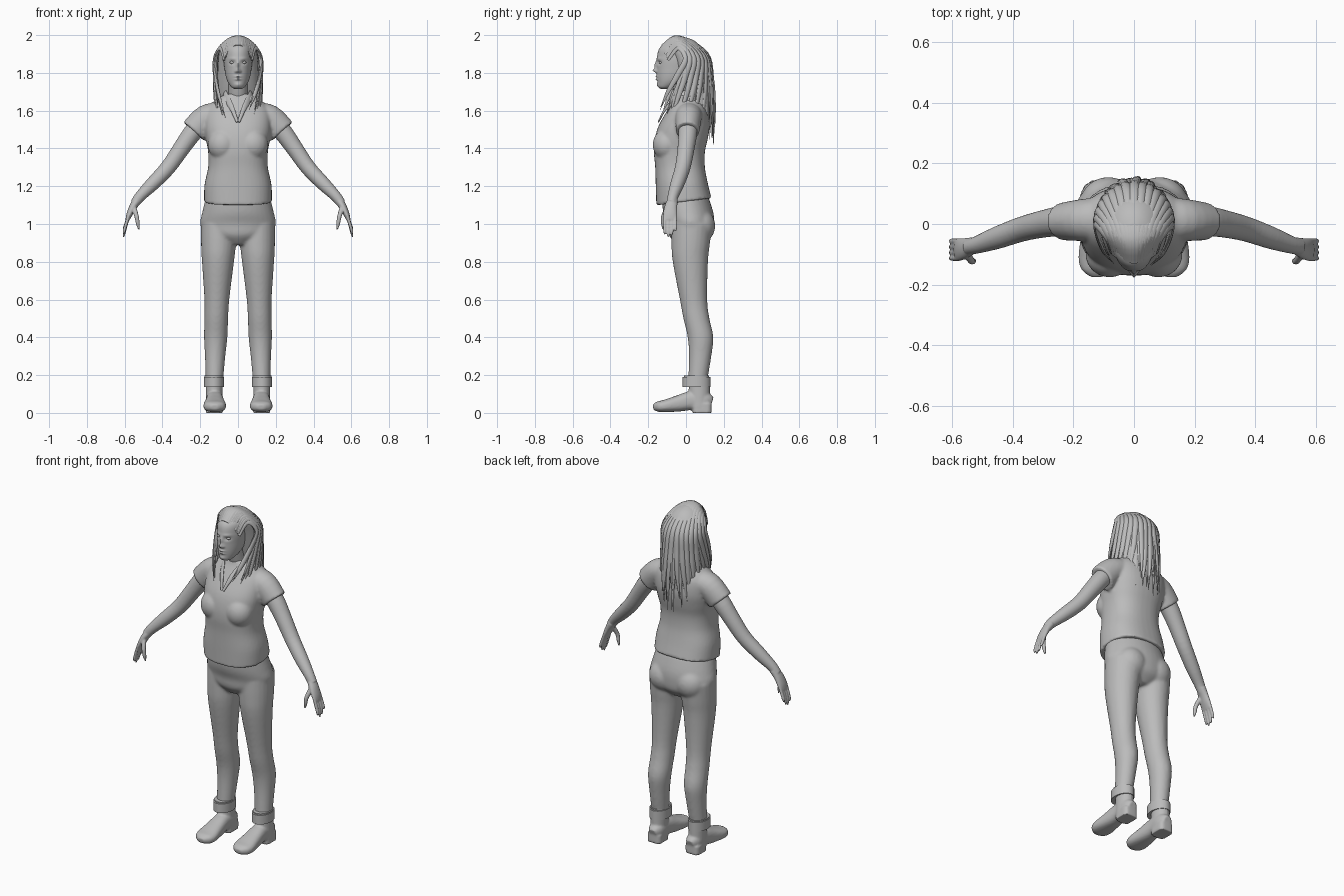
import bpy, bmesh, math, random
from mathutils import Vector, Matrix

random.seed(4)
default_cube = bpy.data.objects.get("Cube")
if default_cube:
    bpy.data.objects.remove(default_cube)

grey = bpy.data.materials.new("plain grey")
grey.use_nodes = True
grey.diffuse_color = (.5, .5, .5, 1)
grey.node_tree.nodes["Principled BSDF"].inputs["Base Color"].default_value = grey.diffuse_color
SIDEWAYS, BACKWARD, UPWARD = Vector((1, 0, 0)), Vector((0, 1, 0)), Vector((0, 0, 1))


def smooth_rings(rings, steps):
    """Catmull-Rom interpolation of rings (x, y, z, radius, optional second radius)."""
    points = [Vector(ring if len(ring) == 5 else (*ring, ring[-1])) for ring in rings]
    result = []
    for index, (start, end) in enumerate(zip(points, points[1:])):
        before = points[max(index - 1, 0)]
        after = points[min(index + 2, len(points) - 1)]
        leave, arrive = (end - before) / 2, (after - start) / 2
        for step in range(steps):
            t = step / steps
            ease = t * t * (3 - 2 * t)
            result.append(start.lerp(end, ease) + leave * t * (1 - t) ** 2 - arrive * t * t * (1 - t))
    return result + [points[-1]]


def loft(bm, rings, sides=24, steps=4, power=2, facing=None):
    """Skin the rings: flat ones, or square to the path with the second radius along facing."""
    rows = smooth_rings(rings, steps)
    centres = [row.xyz if len(row) == 3 else Vector(row[:3]) for row in rows]
    loops = []
    for index, (row, centre) in enumerate(zip(rows, centres)):
        across, along = SIDEWAYS, BACKWARD
        if facing:
            tangent = (centres[min(index + 1, len(rows) - 1)] - centres[max(index - 1, 0)]).normalized()
            axis = facing(centre) if callable(facing) else facing
            along = (axis - tangent * axis.dot(tangent)).normalized()
            across = along.cross(tangent)
        loop = []
        for side in range(sides):
            angle = math.tau * side / sides
            wide, deep = (math.copysign(abs(wave) ** (2 / power), wave)
                          for wave in (math.cos(angle), math.sin(angle)))
            offset = across * wide * max(row[3], .001) + along * deep * max(row[4], .001)
            loop.append(bm.verts.new(centre + offset))
        loops.append(loop)
    for low, high in zip(loops, loops[1:]):
        for side in range(sides):
            following = (side + 1) % sides
            bm.faces.new((low[side], low[following], high[following], high[side]))
    bm.faces.new(reversed(loops[0]))
    bm.faces.new(loops[-1])


def trunk(rows):
    """Turn rows of (height, front, back, half width) into centred rings."""
    return [(0, (front + back) / 2, height, width, (back - front) / 2)
            for height, front, back, width in rows]


def column(bm, centre, bottom, top, width, depth, power=2):
    loft(bm, [(*centre, height, width, depth) for height in (bottom, top)], power=power)


def ball(bm, centre, size):
    matrix = Matrix.Translation(centre) @ Matrix.Diagonal((*size, 1))
    bmesh.ops.create_uvsphere(bm, u_segments=24, v_segments=16, radius=1, matrix=matrix)


def finish(bm, name, mirror=False, voxel=0, relax=3):
    """Make the object; a voxel size blends its overlapping pieces into one skin."""
    bmesh.ops.recalc_face_normals(bm, faces=bm.faces)
    for face in bm.faces:
        face.smooth = True
    mesh = bpy.data.meshes.new(name)
    bm.to_mesh(mesh)
    bm.free()
    mesh.set_sharp_from_angle(angle=math.radians(50))
    mesh.materials.append(grey)
    part = bpy.data.objects.new(name, mesh)
    bpy.context.collection.objects.link(part)
    if mirror:
        part.modifiers.new("mirror", 'MIRROR')
    if voxel:
        blend = part.modifiers.new("blend", 'REMESH')
        blend.mode, blend.voxel_size, blend.use_smooth_shade = 'VOXEL', voxel, True
        part.modifiers.new("relax", 'SMOOTH').iterations = relax


# Trousers: pelvis, seat and two legs that drift outward toward the ankle
bm = bmesh.new()
loft(bm, trunk([(.89, -.05, .09, .06), (.94, -.09, .14, .17), (1, -.1, .15, .2),
                (1.06, -.12, .145, .19), (1.14, -.13, .12, .17)]), sides=36)
leg = [(1, .03, .097), (.9, .025, .093), (.8, .023, .085), (.6, .04, .066),
       (.5, .055, .063), (.4, .077, .062), (.3, .075, .054), (.15, .06, .045)]
for side in (1, -1):
    loft(bm, [(side * (.13 - .03 * z), y, z, r, r * 1.1) for z, y, r in leg])
    ball(bm, (side * .085, .075, .99), (.09, .08, .09))
finish(bm, "trousers", voxel=.008, relax=8)

# Shirt: trunk, bust and short sleeves, with a hem that rises to the back
bm = bmesh.new()
loft(bm, trunk([(1.1, -.157, .135, .18), (1.2, -.16, .115, .177), (1.3, -.163, .1, .158),
                (1.38, -.17, .1, .158), (1.45, -.165, .115, .17), (1.52, -.145, .125, .178),
                (1.6, -.1, .115, .17), (1.66, -.065, .085, .115), (1.69, -.055, .07, .06)]),
     sides=40, power=2.4)
for vert in bm.verts:
    lift = max(0, min(1, (1.3 - vert.co.z) * 5))
    vert.co.z += .13 * lift * (vert.co.y + .15)
for side in (1, -1):
    loft(bm, [(side * .09, .015, 1.585, .06, .075), (side * .165, .013, 1.56, .073, .07),
              (side * .234, .008, 1.49, .074, .062)], facing=BACKWARD)
    ball(bm, (side * .08, -.1, 1.42), (.08, .076, .085))
finish(bm, "shirt", voxel=.008)

# Collar flaps running down into the neck opening
bm = bmesh.new()
loft(bm, [(0, .068, 1.69, .02, .006), (.06, .04, 1.69, .02, .006), (.07, -.02, 1.68, .024, .006),
          (.035, -.1, 1.62, .014, .006), (.004, -.146, 1.54, .007, .004)],
     sides=10, facing=lambda point: Vector((point.x, point.y, .03)))
finish(bm, "collar", mirror=True)

# Arms with palms, fingers and thumbs
bm = bmesh.new()
loft(bm, [(.16, .01, 1.57, .05), (.235, .01, 1.49, .05), (.3, 0, 1.4, .045), (.37, -.017, 1.3, .041),
          (.45, -.045, 1.215, .037), (.515, -.068, 1.15, .029), (.546, -.077, 1.11, .025)],
     facing=BACKWARD)
loft(bm, [(.53, -.07, 1.13, .024, .027), (.556, -.08, 1.09, .02, .034),
          (.575, -.084, 1.05, .016, .038), (.586, -.085, 1.02, .01, .036)], facing=BACKWARD)
for finger, length in enumerate((.085, .1, .09, .07)):
    y = .019 * finger - .113
    loft(bm, [(.578, y, 1.045, .009), (.595, y, 1.025 - length * .4, .009),
              (.603, y, 1.03 - length * .8, .008), (.605, y, 1.03 - length, .004)],
         sides=10, facing=BACKWARD)
loft(bm, [(.552, -.095, 1.09, .014), (.537, -.12, 1.04, .012), (.53, -.122, 1, .01),
          (.525, -.12, .97, .004)], sides=12, facing=BACKWARD)
finish(bm, "arms", mirror=True, voxel=.0045)

# Ankle boots: foot from heel to toe, shaft and heel block
bm = bmesh.new()
foot = [(.135, .05, .025, .034), (.1, .06, .044, .05), (.03, .065, .045, .05), (-.04, .05, .052, .043),
        (-.11, .037, .06, .033), (-.15, .033, .05, .027), (-.174, .03, .02, .014)]
loft(bm, [(.123, *ring) for ring in foot], power=2.5, facing=UPWARD)
column(bm, (.126, .07), .03, .17, .045, .056)
column(bm, (.125, .085), 0, .05, .045, .051, power=4)
finish(bm, "boots", mirror=True, voxel=.006)

# Turned cuffs over the boot tops, each with a rolled lip
bm = bmesh.new()
column(bm, (.127, .056), .136, .19, .054, .074)
column(bm, (.127, .056), .18, .197, .05, .066)
finish(bm, "boot_cuffs", mirror=True)

# Neck
bm = bmesh.new()
loft(bm, [(0, 0, 1.57, .075), (0, 0, 1.65, .055), (0, -.015, 1.7, .05), (0, -.035, 1.78, .05)])
finish(bm, "neck")

# Head: a lofted skull whose face is shaped by soft bumps
bm = bmesh.new()
loft(bm, trunk([(1.716, -.135, -.09, .02), (1.726, -.147, -.06, .036), (1.75, -.151, -.01, .053),
                (1.78, -.154, .03, .064), (1.82, -.155, .06, .071), (1.88, -.154, .09, .077),
                (1.94, -.133, .08, .07), (1.985, -.05, 0, .015)]), sides=96, steps=10)
# Each feature: distance from the middle, height, width, tallness, depth
features = {
    "nose tip": (0, 1.813, .011, .011, -.02),
    "nose bridge": (0, 1.84, .008, .02, -.011),
    "nostril": (.012, 1.807, .006, .006, -.007),
    "upper lip": (0, 1.781, .017, .005, -.007),
    "lower lip": (0, 1.766, .015, .005, -.008),
    "chin": (0, 1.737, .018, .01, -.005),
    "eye socket": (.03, 1.855, .014, .009, .01),
    "brow": (.03, 1.875, .018, .006, -.004),
}
for vert in bm.verts:
    if vert.co.y < -.07:
        for middle, height, width, tallness, depth in features.values():
            sideways = (abs(vert.co.x) - middle) / width
            upward = (vert.co.z - height) / tallness
            vert.co.y += depth * math.exp(-sideways ** 2 - upward ** 2)
finish(bm, "head")

# Eyes
bm = bmesh.new()
ball(bm, (.03, -.133, 1.855), (.014, .011, .008))
finish(bm, "eyes", mirror=True)

# Hair: an inner mass under layers of flat tapering locks
bm = bmesh.new()
loft(bm, trunk([(1.988, -.05, 0, .02), (1.97, -.1, .045, .06), (1.93, -.105, .085, .093),
                (1.87, -.075, .105, .104), (1.7, -.02, .135, .11), (1.6, .03, .13, .1),
                (1.5, .08, .12, .06)]), sides=40)
finish(bm, "hair_mass")


def outward(point):
    return Vector((point.x, point.y + .02, max(0, point.z - 1.85)))


def lock(bm, part, width, lift, drop):
    """One lock; part runs from -1 at the right temple to 1 at the left."""
    temple = part * part
    sway = random.uniform(-.1, .1)
    end = 1.455 + .12 * abs(part) - drop * (1 - abs(part) / 2) + random.uniform(-.015, .035)
    path = [(.074 * part, .032 * temple - .127, 1.945 - .078 * temple, width / 2, .005),
            (.09 * part, -.04, 1.857 + .134 * math.sqrt(1 - temple * .67), width, .008)]
    for level in range(4):
        fall = level / 3
        angle = math.radians(90 + 50 * fall) * (part + sway * fall)
        depth = .15 - .045 * (1 - fall) ** 3 + lift
        taper = width * (1 - fall ** 3)
        height = 1.905 - .03 * abs(part)
        path.append((math.sin(angle) * (.12 + lift), math.cos(angle) * depth,
                     height + (end - height) * fall, taper, taper * .55))
    loft(bm, path, sides=8, steps=5, facing=outward)


bm = bmesh.new()
for count, width, lift, drop in ((17, .016, .004, 0), (24, .014, -.003, .04), (19, .012, 0, -.07)):
    for index in range(count):
        lock(bm, 2 * index / (count - 1) - 1, width, lift, drop)
finish(bm, "hair_locks")
